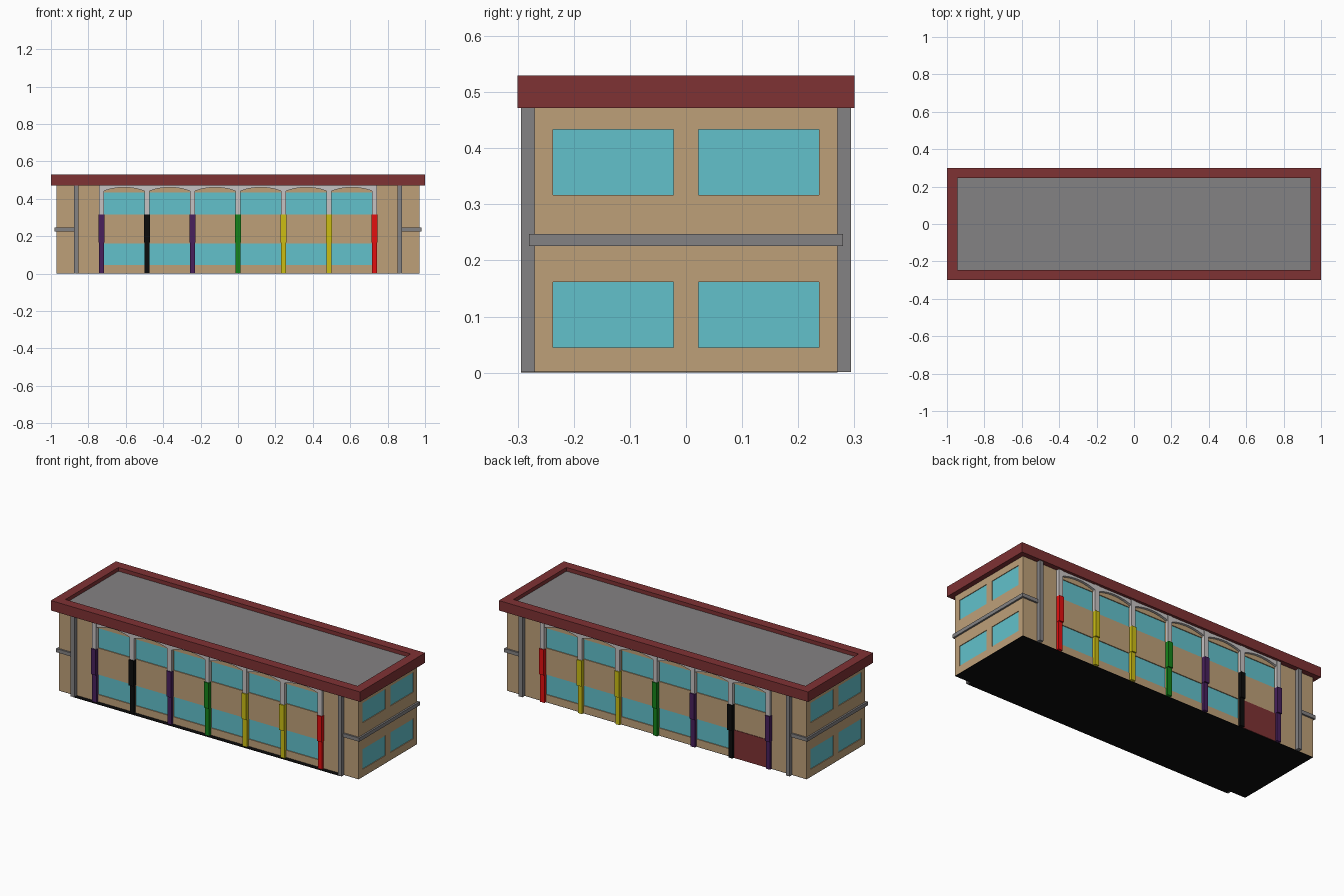
import bpy, bmesh, math

if "Cube" in bpy.data.objects:
    bpy.data.objects.remove(bpy.data.objects["Cube"])


def lin(c):
    c /= 255
    return c / 12.92 if c <= 0.04045 else ((c + 0.055) / 1.055) ** 2.4


def material(name, r, g, b):
    m = bpy.data.materials.new(name)
    m.diffuse_color = (lin(r), lin(g), lin(b), 1)
    m.use_nodes = True
    m.node_tree.nodes["Principled BSDF"].inputs["Base Color"].default_value = m.diffuse_color
    return m


BEIGE = material("beige wall", 190, 160, 121)
MAROON = material("maroon", 127, 50, 52)
GREY = material("grey", 132, 130, 131)
PALE = material("pale grey", 198, 194, 194)
GLASS = material("turquoise glass", 98, 193, 203)
PURPLE = material("purple", 72, 32, 92)
BLACK = material("black", 12, 12, 12)
GREEN = material("green", 22, 132, 26)
YELLOW = material("yellow", 204, 190, 20)
RED = material("red", 228, 16, 16)


def add_box(bm, x0, x1, y0, y1, z0, z1):
    v = [bm.verts.new((x, y, z)) for z in (z0, z1)
         for x, y in ((x0, y0), (x1, y0), (x1, y1), (x0, y1))]
    for f in ((3, 2, 1, 0), (4, 5, 6, 7), (0, 1, 5, 4), (1, 2, 6, 5), (2, 3, 7, 6), (3, 0, 4, 7)):
        bm.faces.new([v[i] for i in f])


def finish(bm, name, mat):
    bmesh.ops.recalc_face_normals(bm, faces=bm.faces)
    me = bpy.data.meshes.new(name)
    bm.to_mesh(me)
    bm.free()
    me.materials.append(mat)
    ob = bpy.data.objects.new(name, me)
    bpy.context.collection.objects.link(ob)
    return ob


def boxes(name, mat, *specs):
    """Boxes given as (x0, x1, y0, y1, z0, z1), ordered low to high per axis."""
    bm = bmesh.new()
    for s in specs:
        a = list(s)
        for i in (0, 2, 4):
            a[i], a[i + 1] = min(s[i], s[i + 1]), max(s[i], s[i + 1])
        add_box(bm, *a)
    return finish(bm, name, mat)


WX, WY, TOP = 0.97, 0.27, 0.474       # wall half sizes and height
PITCH = 1.46 / 6                      # bay spacing
PX = [-0.73 + PITCH * i for i in range(7)]
ROWS = ((0.045, 0.162), (0.317, 0.433))

# main walls and black underside, with the front floor lip
walls = boxes("walls", BEIGE, (-WX, WX, -WY, WY, 0.002, TOP))
boxes("floor_slab", BLACK, (-WX, WX, -WY, WY, 0, 0.002))
boxes("front_floor_lip", BLACK, (-0.865, 0.865, -0.294, -WY, 0, 0.003))

# window recesses and glass
cuts, panes = [], []
for z0, z1 in ROWS:
    for s in (-1, 1):
        for i in range(6):            # long sides
            if s == 1 and i == 0 and z0 < 0.1:
                continue              # the door takes this bay
            a, b = PX[i] + 0.014, PX[i + 1] - 0.014
            cuts.append((a, b, s * (WY - 0.008), s * (WY + 0.02), z0, z1))
            panes.append((a, b, s * (WY - 0.010), s * (WY - 0.005), z0, z1))
        for t in (-1, 1):             # ends
            a, b = t * 0.022, t * 0.237
            cuts.append((s * (WX - 0.006), s * (WX + 0.02), a, b, z0, z1))
            panes.append((s * (WX - 0.008), s * (WX - 0.004), a, b, z0, z1))
cutter = boxes("window_cutter", BEIGE, *cuts)
cutter.hide_render = True
mod = walls.modifiers.new("windows", 'BOOLEAN')
mod.operation = 'DIFFERENCE'
mod.solver = 'EXACT'
mod.object = cutter
bpy.context.view_layer.objects.active = walls
walls.select_set(True)
bpy.ops.object.modifier_apply(modifier=mod.name)
bpy.data.objects.remove(cutter)
boxes("window_panes", GLASS, *panes)

# back door
boxes("back_door", MAROON, (PX[0] + 0.012, PX[1] - 0.012, WY - 0.002, WY + 0.003, 0.001, 0.165))

# roof: parapet ring, deck and soffit
boxes("parapet", MAROON,
      (-1, 1, -0.3, -0.245, 0.472, 0.53), (-1, 1, 0.245, 0.3, 0.472, 0.53),
      (-1, -0.945, -0.245, 0.245, 0.472, 0.53), (0.945, 1, -0.245, 0.245, 0.472, 0.53))
boxes("roof_deck", GREY, (-0.946, 0.946, -0.246, 0.246, 0.474, 0.508))

# grey downpipe columns and end belts
boxes("side_columns", GREY, *[(s * 0.853, s * 0.876, t * 0.265, t * 0.294, 0.001, 0.473)
                              for s in (-1, 1) for t in (-1, 1)])
for name, s in (("left_belt", -1), ("right_belt", 1)):
    boxes(name, GREY, (s * 0.865, s * 0.98, -0.28, 0.28, 0.226, 0.247))

# coloured pillars: slim foot, thicker sleeve, pale shaft above
COLS = (PURPLE, BLACK, PURPLE, GREEN, YELLOW, YELLOW, RED)
for n, (x, mat) in enumerate(zip(PX, COLS), 1):
    parts = []
    for t in (-1, 1):
        parts.append((x - 0.0135, x + 0.0135, t * 0.26, t * 0.285, 0.001, 0.165))
        parts.append((x - 0.015, x + 0.015, t * 0.26, t * 0.293, 0.165, 0.315))
    boxes(f"pillar_{n}", mat, *parts)
boxes("pale_shafts", PALE, *[(x - 0.0135, x + 0.0135, t * 0.26, t * 0.287, 0.315, 0.473)
                             for x in PX for t in (-1, 1)])

# arched fascia over every bay
bm = bmesh.new()
for t in (-1, 1):
    for i in range(6):
        a, b, n = PX[i] + 0.012, PX[i + 1] - 0.012, 10
        prof = [(a + (b - a) * k / n, 0.441 + 0.02 * (1 - (2 * k / n - 1) ** 2)) for k in range(n + 1)]
        prof += [(b, 0.473), (a, 0.473)]
        face = bm.faces.new([bm.verts.new((x, t * 0.262, z)) for x, z in prof])
        ext = bmesh.ops.extrude_face_region(bm, geom=[face], use_keep_orig=True)
        vs = [g for g in ext["geom"] if isinstance(g, bmesh.types.BMVert)]
        bmesh.ops.translate(bm, verts=vs, vec=(0, t * 0.022, 0))
finish(bm, "arched_fascia", PALE)
